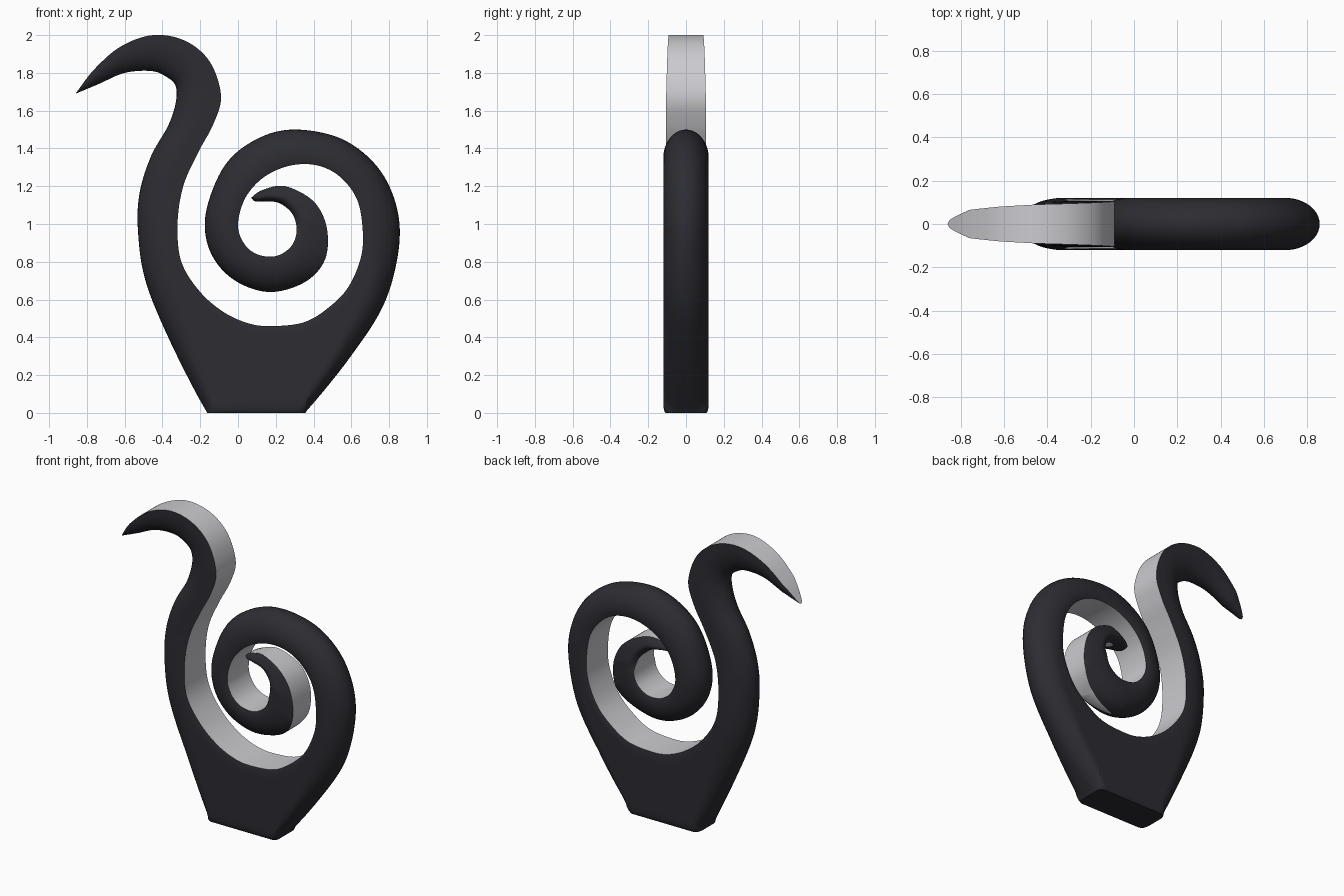
import bpy, bmesh, math
from mathutils import Vector

if "Cube" in bpy.data.objects:
    bpy.data.objects.remove(bpy.data.objects["Cube"], do_unlink=True)


def make_material(name, colour):
    mat = bpy.data.materials.new(name)
    mat.use_nodes = True
    mat.diffuse_color = colour
    mat.node_tree.nodes["Principled BSDF"].inputs["Base Color"].default_value = colour
    return mat


# The flat rail and the rounded rail, as matching (x, z) points
neck_flat = [(-.86, 1.69), (-.76, 1.82), (-.62, 1.94), (-.45, 2), (-.28, 1.97), (-.15, 1.86),
             (-.09, 1.68), (-.13, 1.53), (-.21, 1.38), (-.29, 1.2), (-.32, 1), (-.3, .8)]
neck_round = [(-.86, 1.69), (-.74, 1.74), (-.6, 1.8), (-.46, 1.81), (-.38, 1.78), (-.33, 1.73),
              (-.33, 1.64), (-.37, 1.52), (-.46, 1.36), (-.52, 1.17), (-.53, .97), (-.49, .7)]
base_flat = [(-.2, .64), (-.07, .53), (.07, .47), (.2, .46), (.35, .48), (.47, .55), (.58, .66)]
base_round = [(-.36, .38), (-.18, .03), (-.13, 0), (.1, 0), (.33, 0), (.38, .03), (.59, .29)]
ring_flat = [(.65, .82), (.66, .97), (.63, 1.13), (.54, 1.25), (.42, 1.31), (.28, 1.31),
             (.14, 1.25), (.04, 1.14), (0, 1), (.03, .9)]
ring_round = [(.77, .57), (.85, .86), (.84, 1.09), (.74, 1.3), (.55, 1.45), (.3, 1.5),
              (.1, 1.45), (-.07, 1.31), (-.17, 1.06), (-.15, .86)]
coil_flat = [(.1, .84), (.2, .83), (.28, .88), (.31, .96), (.29, 1.05), (.22, 1.11),
             (.14, 1.12), (.09, 1.12), (.07, 1.14)]
coil_round = [(-.03, .71), (.16, .64), (.35, .69), (.46, .81), (.47, .98), (.4, 1.12),
              (.25, 1.2), (.13, 1.18), (.07, 1.14)]
flat_rail = neck_flat + base_flat + ring_flat + coil_flat
round_rail = neck_round + base_round + ring_round + coil_round
last = len(flat_rail) - 1

# Section settings keyed by rail point
half_width = {0: .01, 1: .065, 2: .08, 3: .09, 6: .105, 9: .105, 11: .12, 33: .12, 35: .09, last: .02}
round_cap = {0: 0, 12: 0, 13: .4, 14: .9, 16: .9, 17: .4, 18: 0, 30: 0, 32: .75, 34: .9, last: .6}
round_depth = {0: .17, 12: .17, 14: .04, 16: .04, 18: .17, last: .17}
flat_cap = {0: 1, 10: 1, 12: .95, 32: .95, 35: 0, last: 0}
flat_depth = {0: .05, 32: .05, 35: .1, last: .1}


def ramp(keys, u):
    """Linear blend between keyed values."""
    ks = sorted(keys)
    for a, b in zip(ks, ks[1:]):
        if u <= b:
            return keys[a] + (keys[b] - keys[a]) * max(0, u - a) / (b - a)
    return keys[ks[-1]]


def along(points, u):
    """Smooth curve through the points."""
    i = min(int(u), last - 1)
    f = u - i
    p0, p1, p2, p3 = (Vector(points[min(max(i + k, 0), last)]) for k in (-1, 0, 1, 2))
    return p1 + .5 * f * (p2 - p0 + f * (2 * p0 - 5 * p1 + 4 * p2 - p3
                                         + f * (3 * (p1 - p2) + p3 - p0)))


def edge(t, depth, cap):
    """Elliptic falloff towards an edge that keeps a cap of partial width."""
    k = max(0, 1 - t / max(depth, .0001))
    return math.sqrt(1 - k * k * (1 - cap * cap))


def section(u, steps):
    """Closed cross-section running round edge, front, flat edge, back."""
    outer, inner = along(round_rail, u), along(flat_rail, u)
    width = (inner - outer).length
    front, back = [], []
    for j in range(steps + 1):
        s = (1 - math.cos(math.pi * j / steps)) / 2
        p = outer.lerp(inner, s)
        y = ramp(half_width, u)
        y *= edge(s * width, min(ramp(round_depth, u), .8 * width), ramp(round_cap, u))
        y *= edge((1 - s) * width, min(ramp(flat_depth, u), .5 * width), ramp(flat_cap, u))
        front.append((p.x, -y, max(p.y, 0)))
        back.append((p.x, y, max(p.y, 0)))
    return front + back[::-1]


# Loft the whole sculpture from beak to coil tip
STEPS, SUB = 16, 8
bm = bmesh.new()
rows = []
for i in range(last * SUB + 1):
    rows.append([bm.verts.new(p) for p in section(i / SUB, STEPS)])
count = len(rows[0])
for i, (a, b) in enumerate(zip(rows, rows[1:])):
    u = i / SUB
    for j in range(count):
        k = (j + 1) % count
        face = bm.faces.new((a[j], a[k], b[k], b[j]))
        inner_cap = j == STEPS and u < 34.5
        coil_cap = j == count - 1 and u > 30
        face.material_index = 1 if inner_cap or coil_cap else 0
bmesh.ops.remove_doubles(bm, verts=bm.verts, dist=.0003)
bmesh.ops.recalc_face_normals(bm, faces=bm.faces)

mesh = bpy.data.meshes.new("spiral_bird_sculpture")
bm.to_mesh(mesh)
bm.free()
mesh.materials.append(make_material("charcoal", (.025, .025, .032, 1)))
mesh.materials.append(make_material("light_grey", (.6, .6, .63, 1)))
sculpture = bpy.data.objects.new("spiral_bird_sculpture", mesh)
bpy.context.collection.objects.link(sculpture)
bpy.context.view_layer.objects.active = sculpture
sculpture.select_set(True)
bpy.ops.object.shade_smooth_by_angle(angle=math.radians(35))
